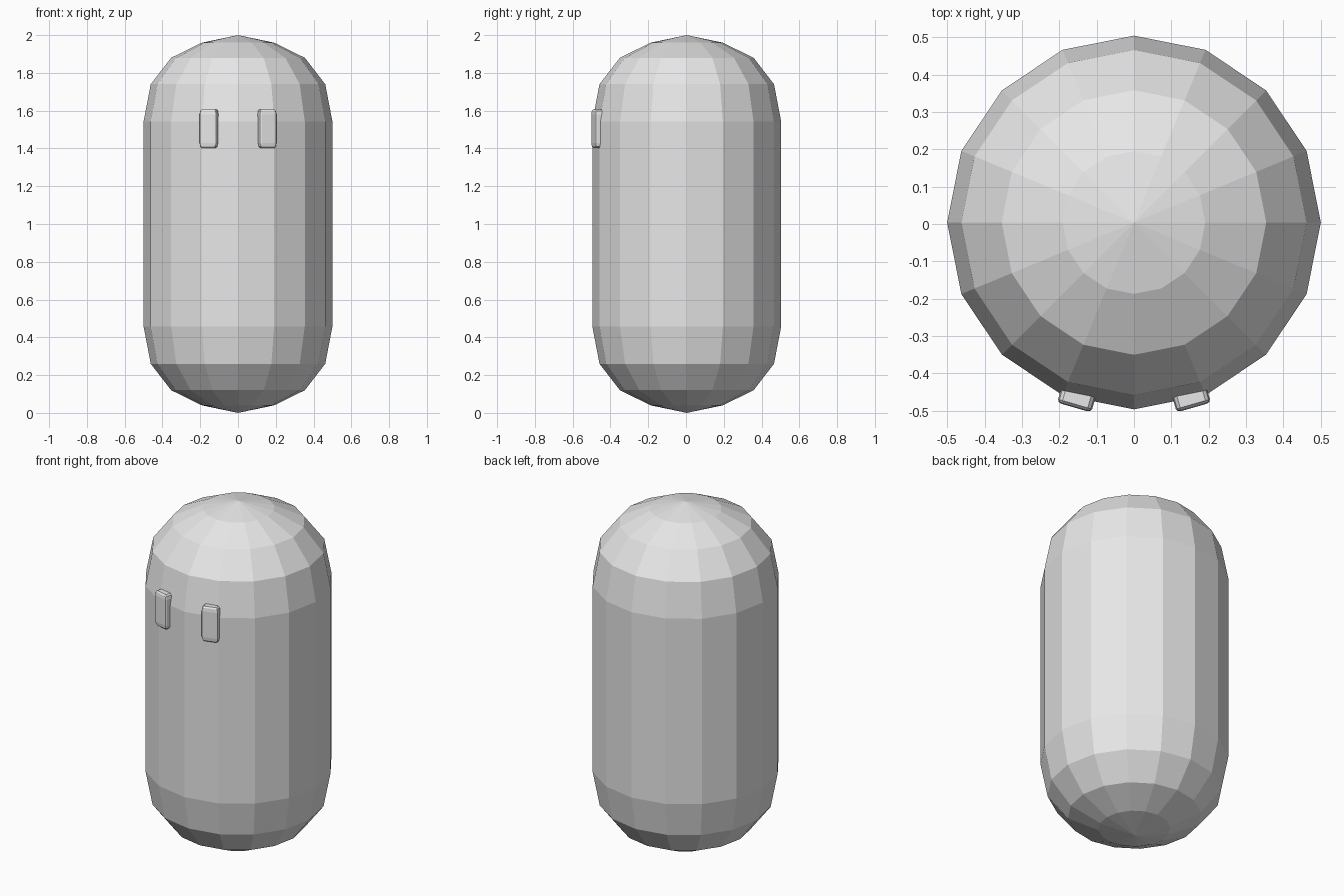
import bpy
import bmesh
from math import sin, cos, pi, radians
from mathutils import Matrix

if "Cube" in bpy.data.objects:
    bpy.data.objects.remove(bpy.data.objects["Cube"], do_unlink=True)

SIDES = 16
BODY_Y = 0.004

# Single light grey material
grey = bpy.data.materials.new("light grey")
grey.use_nodes = True
grey.diffuse_color = (0.8, 0.8, 0.8, 1)
grey.node_tree.nodes["Principled BSDF"].inputs["Base Color"].default_value = (0.8, 0.8, 0.8, 1)


def add_object(name, bm):
    bmesh.ops.recalc_face_normals(bm, faces=bm.faces)
    mesh = bpy.data.meshes.new(name)
    bm.to_mesh(mesh)
    bm.free()
    mesh.materials.append(grey)
    obj = bpy.data.objects.new(name, mesh)
    bpy.context.collection.objects.link(obj)
    return obj


# Capsule body: lower half profile (radius, height), mirrored for the top
lower = [(0.191, 0.04), (0.354, 0.12), (0.462, 0.26), (0.5, 0.458)]
profile = lower + [(r, 2 - z) for r, z in reversed(lower)]
bm = bmesh.new()
rings = []
for r, z in profile:
    angles = [2 * pi * i / SIDES for i in range(SIDES)]
    rings.append([bm.verts.new((r * cos(a), BODY_Y + r * sin(a), z)) for a in angles])
bottom = bm.verts.new((0, BODY_Y, 0))
top = bm.verts.new((0, BODY_Y, 2))
for i in range(SIDES):
    j = (i + 1) % SIDES
    for a, b in zip(rings, rings[1:]):
        bm.faces.new((a[i], a[j], b[j], b[i]))
    bm.faces.new((bottom, rings[0][j], rings[0][i]))
    bm.faces.new((top, rings[-1][i], rings[-1][j]))
add_object("body", bm)


# Eyes: bevelled blocks turned to follow the curve of the body
def add_eye(name, side):
    depth = 0.07
    bm = bmesh.new()
    bmesh.ops.create_cube(bm, size=1)
    bmesh.ops.bevel(bm, geom=bm.edges[:], offset=0.13, segments=2,
                    profile=0.5, affect='EDGES')
    bmesh.ops.scale(bm, vec=(0.095, depth, 0.204), verts=bm.verts)
    bmesh.ops.translate(bm, vec=(0, depth / 2, 0), verts=bm.verts)
    bmesh.ops.rotate(bm, matrix=Matrix.Rotation(side * radians(16), 3, 'Z'), verts=bm.verts)
    bmesh.ops.translate(bm, vec=(side * 0.16, -0.491, 1.505), verts=bm.verts)
    add_object(name, bm)


add_eye("left_eye", 1)
add_eye("right_eye", -1)
